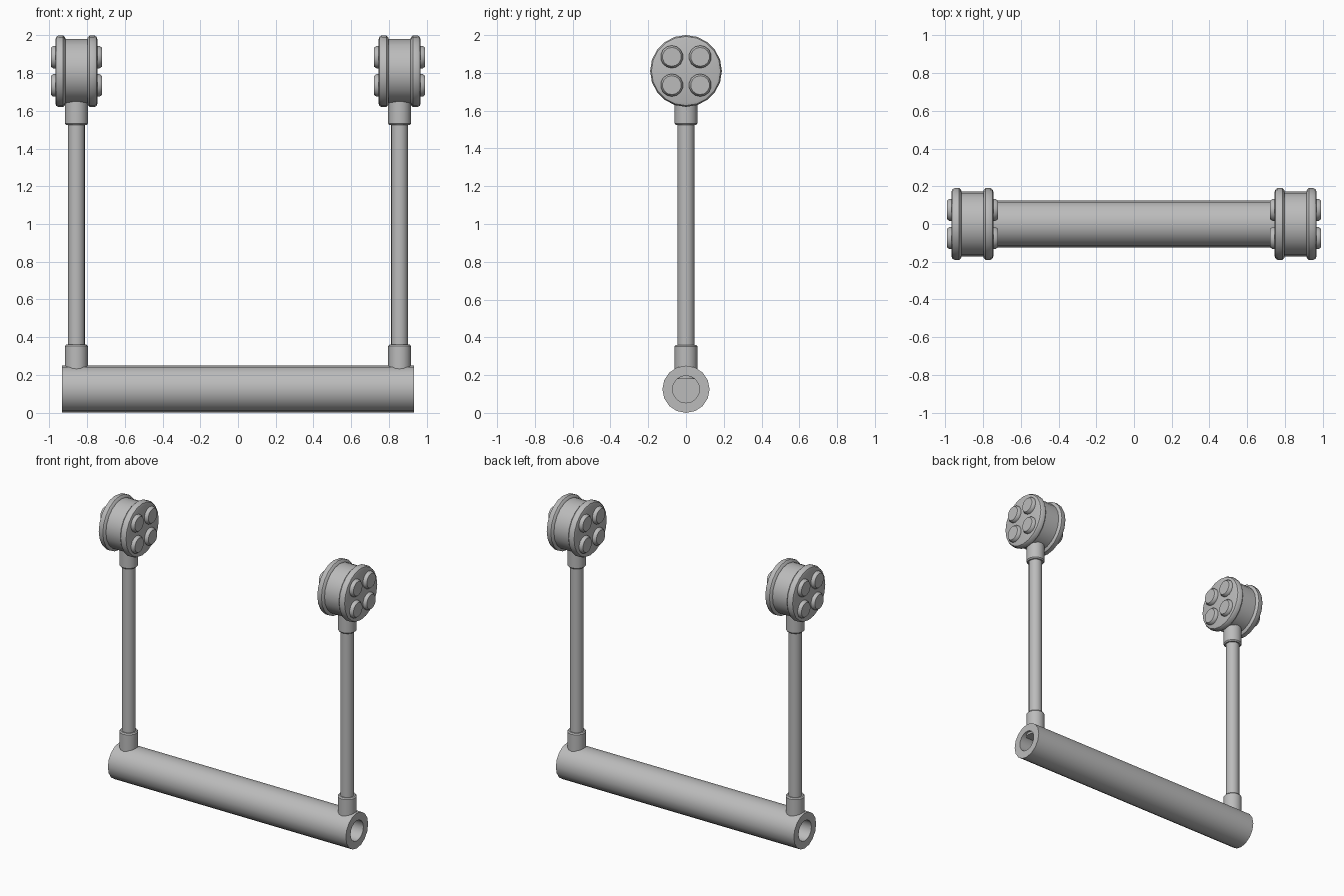
import bpy, bmesh, math
from mathutils import Matrix, Vector

cube = bpy.data.objects.get("Cube")
if cube:
    bpy.data.objects.remove(cube)

grey = bpy.data.materials.new("plain grey")
grey.use_nodes = True
COLOUR = (0.5, 0.5, 0.5, 1)
grey.diffuse_color = COLOUR
grey.node_tree.nodes["Principled BSDF"].inputs["Base Color"].default_value = COLOUR


def lathe(name, profile, sides, centre, axis):
    """Revolve (distance along axis, radius) points into a closed solid."""
    bm = bmesh.new()
    turn = Vector((0, 0, 1)).rotation_difference(Vector(axis)).to_matrix().to_4x4()
    place = Matrix.Translation(centre) @ turn
    rings = []
    for along, radius in profile:
        angles = [2 * math.pi * i / sides for i in range(sides)]
        rings.append([bm.verts.new(place @ Vector((radius * math.cos(a), radius * math.sin(a), along)))
                      for a in angles])
    for low, high in zip(rings, rings[1:]):
        for i in range(sides):
            j = (i + 1) % sides
            bm.faces.new((low[i], low[j], high[j], high[i]))
    bm.faces.new(rings[0])
    bm.faces.new(rings[-1])
    bmesh.ops.recalc_face_normals(bm, faces=bm.faces)
    mesh = bpy.data.meshes.new(name)
    bm.to_mesh(mesh)
    bm.free()
    mesh.materials.append(grey)
    obj = bpy.data.objects.new(name, mesh)
    bpy.context.collection.objects.link(obj)
    bpy.ops.object.select_all(action='DESELECT')
    obj.select_set(True)
    bpy.context.view_layer.objects.active = obj
    bpy.ops.object.shade_smooth_by_angle(angle=math.radians(35))
    return obj


X, Z = (1, 0, 0), (0, 0, 1)
ARM_X, HEAD_Z = 0.857, 1.81

# Crossbar with a blind hole in each end
END, HOLE = 0.933, 0.10
lathe("crossbar", [(HOLE - END, 0.072), (-END, 0.072), (-END, 0.125),
                   (END, 0.125), (END, 0.072), (END - HOLE, 0.072)],
      16, (0, 0, 0.125), X)

for side, sign in (("left", 1), ("right", -1)):
    x = sign * ARM_X

    # Upright rod and its two collars
    lathe(side + "_rod", [(0.30, 0.045), (1.58, 0.045)], 16, (x, 0, 0), Z)
    lathe(side + "_lower_collar", [(0.18, 0.061), (0.352, 0.061), (0.36, 0.054)], 16, (x, 0, 0), Z)
    lathe(side + "_upper_collar", [(1.525, 0.054), (1.533, 0.061), (1.67, 0.061)], 16, (x, 0, 0), Z)

    # Drum head between two rounded flanges
    centre = Vector((x, 0, HEAD_Z))
    lathe(side + "_drum", [(-0.10, 0.172), (0.10, 0.172)], 20, centre, X)
    for face, out in (("outer", sign), ("inner", -sign)):
        axis = (out, 0, 0)
        lathe(f"{side}_{face}_flange",
              [(0.056, 0.165), (0.060, 0.180), (0.070, 0.190), (0.095, 0.190),
               (0.107, 0.183), (0.112, 0.168)], 20, centre, axis)

        # Four tapered studs on each flange
        for dy in (-0.075, 0.075):
            for dz in (-0.075, 0.075):
                lathe(f"{side}_{face}_stud", [(0.108, 0.060), (0.122, 0.060), (0.136, 0.050)],
                      14, centre + Vector((0, dy, dz)), axis)
